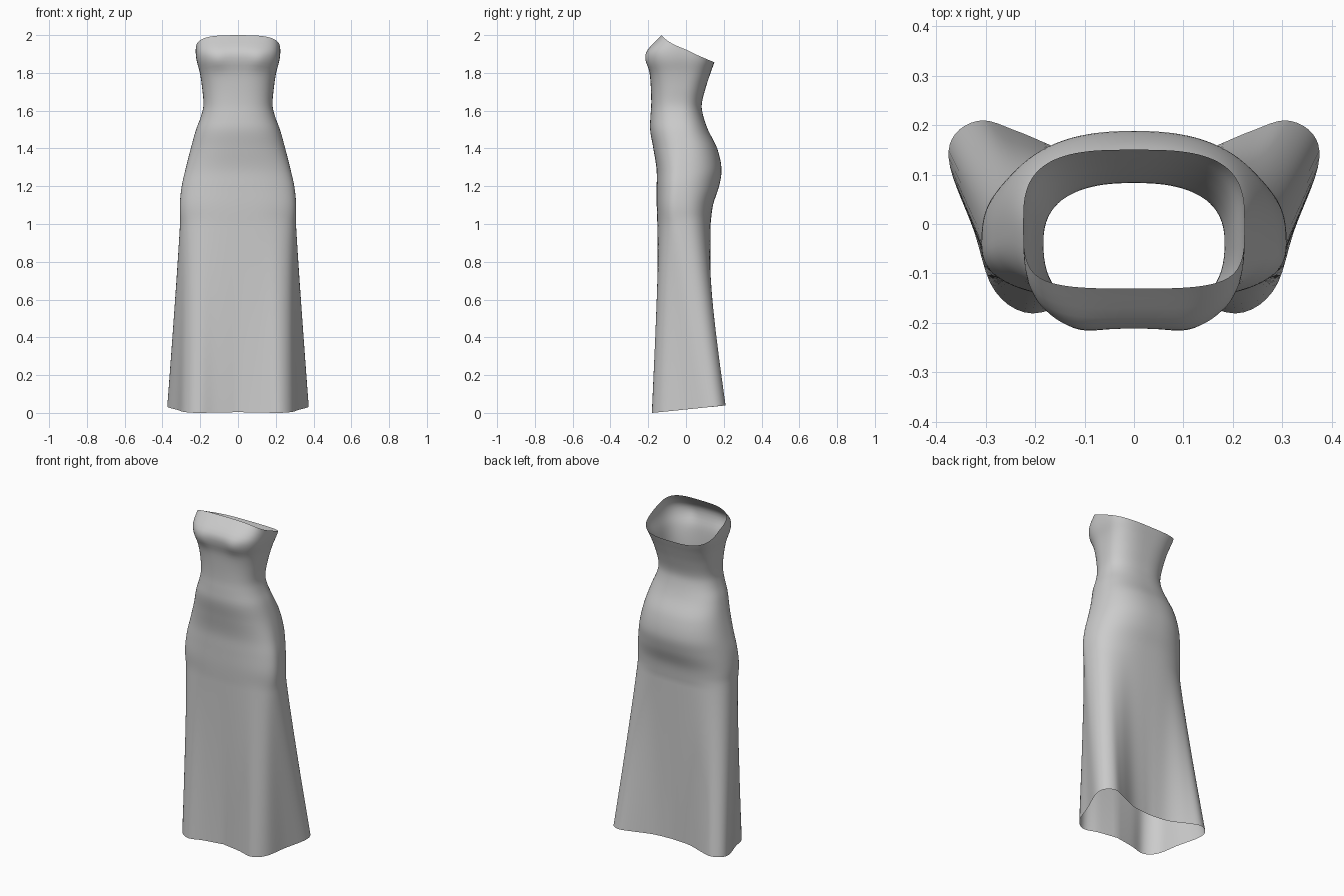
import bpy, bmesh, math

if "Cube" in bpy.data.objects:
    bpy.data.objects.remove(bpy.data.objects["Cube"])

# Body profile: z, half width, front y, back y, y of widest point, squareness
LEVELS = [
    (1.00, .305, -.152, .130, -.03, 2.7),
    (1.10, .308, -.155, .143, -.04, 2.6),
    (1.20, .298, -.155, .175, -.04, 2.4),
    (1.29, .278, -.156, .188, -.03, 2.4),
    (1.40, .250, -.173, .165, -.02, 2.4),
    (1.50, .222, -.190, .116, -.03, 2.4),
    (1.57, .196, -.188, .092, -.04, 2.4),
    (1.63, .183, -.184, .083, -.04, 2.5),
    (1.72, .190, -.186, .104, -.03, 2.6),
    (1.80, .202, -.193, .130, -.02, 2.9),
    (1.87, .220, -.210, .154, -.01, 3.2),
    (1.92, .224, -.204, .158, 0, 3.3),
    (2.00, .218, -.130, .160, .02, 3.3),
]
# Half of the hem seen from above, front centre to back centre
HEM = [(0, -.142), (.12, -.160), (.215, -.180), (.285, -.130), (.325, -.010),
       (.374, .120), (.366, .185), (.31, .215), (.235, .190), (.12, .143), (0, .130)]


def smooth(keys, x):
    """Cubic curve through (x, values...) keys."""
    x = min(max(x, keys[0][0]), keys[-1][0])
    i = max(k for k in range(len(keys) - 1) if keys[k][0] <= x)
    a, b = keys[i], keys[i + 1]
    p, n = keys[max(i - 1, 0)], keys[min(i + 2, len(keys) - 1)]
    h = b[0] - a[0]
    t = (x - a[0]) / h
    out = []
    for c in range(1, len(a)):
        m0 = (b[c] - p[c]) / (b[0] - p[0]) * h
        m1 = (n[c] - a[c]) / (n[0] - a[0]) * h
        out.append((2*t**3 - 3*t*t + 1) * a[c] + (t**3 - 2*t*t + t) * m0
                   + (3*t*t - 2*t**3) * b[c] + (t**3 - t*t) * m1)
    return out


def oval(u, w, front, back, mid, n):
    """Rounded-square half section; u runs 0 (front) to 1 (back)."""
    s, c = abs(math.sin(math.pi * u)), math.cos(math.pi * u)
    if s < 1e-9:
        s = 0
    y = abs(c) ** (2 / n)
    return w * s ** (2 / n), mid + y * ((front if c > 0 else back) - mid)


HEM_KEYS = [(i / 10, *p) for i, p in enumerate(HEM)]


def point(u, v):
    hx, hy = smooth(HEM_KEYS, u)
    z0 = max(0, .1 * (hy + .18))
    ry = oval(u, .222, -.13, .155, .01, 3.3)[1]
    z1 = 1.925 - .51 * ry + .3 * ry * ry + .003
    z = z0 + (z1 - z0) * v
    x, y = oval(u, *smooth(LEVELS, z))
    if u < .5:  # slight double swell of the bust
        y -= .010 * math.exp(-((x - .11) / .05) ** 2 - ((z - 1.87) / .05) ** 2)
    t = max(0, (1.04 - z) / 1.04) ** 1.08  # skirt flares into the folded hem
    return x + (hx - x) * t, y + (hy - y) * t, z


# Gown: one open shell, right half mirrored
COLS, ROWS = 48, 100
bm = bmesh.new()
grid = [[bm.verts.new(point(i / COLS, j / ROWS)) for i in range(COLS + 1)]
        for j in range(ROWS + 1)]
for row in grid:
    row[0].co.x = row[-1].co.x = 0
for a, b in zip(grid, grid[1:]):
    for i in range(COLS):
        bm.faces.new((a[i], a[i + 1], b[i + 1], b[i]))
mesh = bpy.data.meshes.new("gown")
bm.to_mesh(mesh)
bm.free()
gown = bpy.data.objects.new("gown", mesh)
bpy.context.collection.objects.link(gown)
mesh.polygons.foreach_set("use_smooth", [True] * len(mesh.polygons))
mirror = gown.modifiers.new("mirror", 'MIRROR')
mirror.use_clip = True
